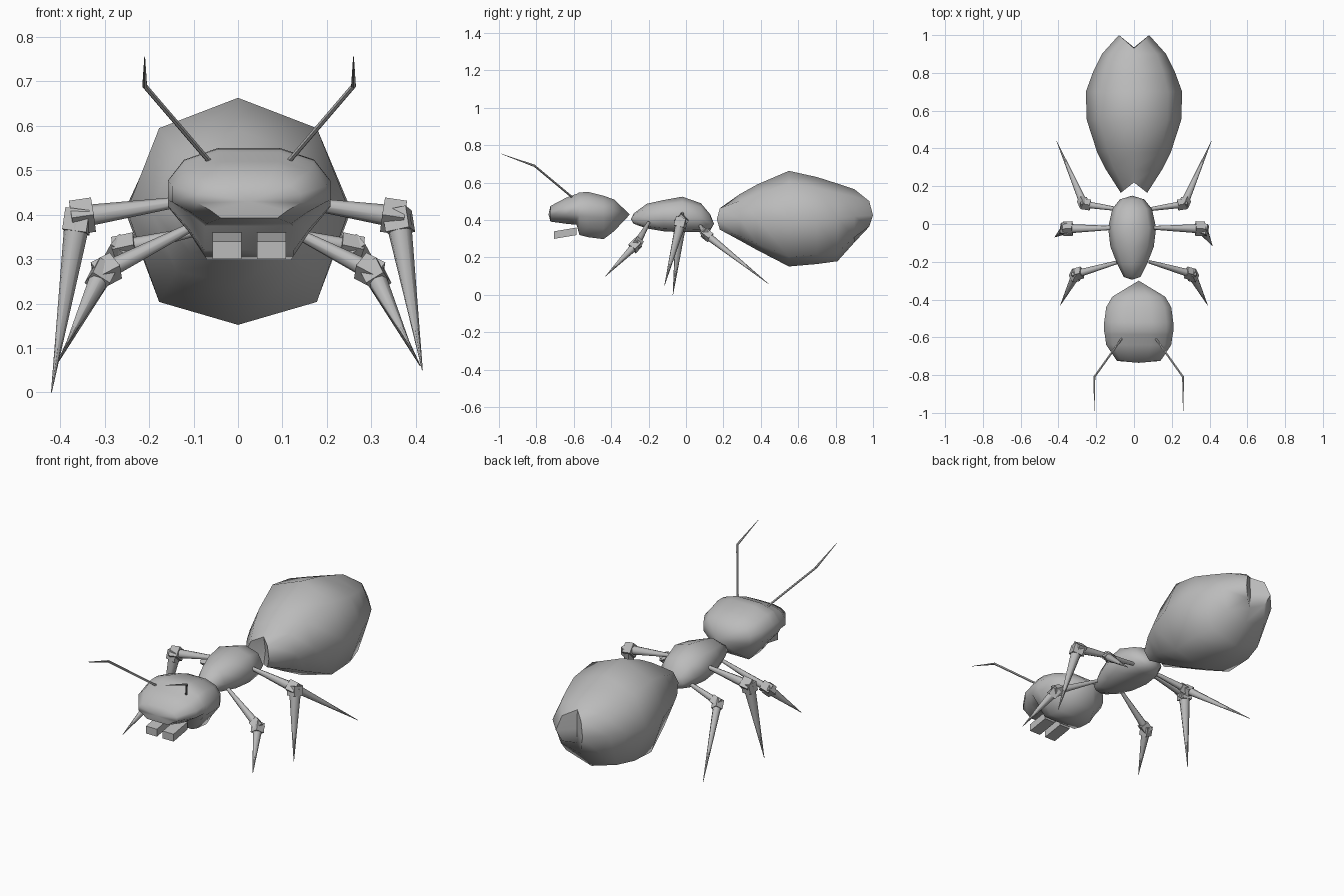
import bpy
import bmesh
import math
from mathutils import Vector

cube = bpy.data.objects.get("Cube")
if cube:
    bpy.data.objects.remove(cube, do_unlink=True)

grey = bpy.data.materials.new("matte grey")
grey.use_nodes = True
COLOUR = (0.5, 0.5, 0.5, 1)
grey.diffuse_color = COLOUR
grey.node_tree.nodes["Principled BSDF"].inputs["Base Color"].default_value = COLOUR


def finish(name, bm, angle=None):
    """Turn a bmesh into a named object, smooth below the given angle."""
    bmesh.ops.recalc_face_normals(bm, faces=bm.faces[:])
    mesh = bpy.data.meshes.new(name)
    bm.to_mesh(mesh)
    bm.free()
    mesh.materials.append(grey)
    obj = bpy.data.objects.new(name, mesh)
    bpy.context.collection.objects.link(obj)
    if angle:
        bpy.ops.object.select_all(action="DESELECT")
        obj.select_set(True)
        bpy.context.view_layer.objects.active = obj
        bpy.ops.object.shade_smooth_by_angle(angle=math.radians(angle))
    return obj


def loft(name, cx, half, rings, first_hub, last_hub, angle=60):
    """Skin rings (y, half width, top, middle, bottom, side shift) along y."""
    outline = half + [(-x, z) for x, z in reversed(half) if x > 0]
    bm = bmesh.new()
    loops = []
    for y, w, top, mid, low, shift in rings:
        loops.append([bm.verts.new((cx + x * w, y + shift * abs(x),
                                    mid + z * ((top - mid) if z > 0 else (mid - low))))
                      for x, z in outline])
    n = len(outline)
    for a, b in zip(loops, loops[1:]):
        for i in range(n):
            j = (i + 1) % n
            bm.faces.new((a[i], a[j], b[j], b[i]))
    for ring, (y, z) in ((loops[0], first_hub), (loops[-1], last_hub)):
        hub = bm.verts.new((cx, y, z))
        for i in range(n):
            bm.faces.new((ring[i], ring[(i + 1) % n], hub))
    return finish(name, bm, angle)


def add_rod(bm, start, end, r1, r2, sides):
    """Add a straight tapered rod between two points."""
    start, end = Vector(start), Vector(end)
    axis = end - start
    turn = axis.to_track_quat("Z", "Y").to_matrix().to_4x4()
    turn.translation = (start + end) / 2
    bmesh.ops.create_cone(bm, cap_ends=True, segments=sides, radius1=r1,
                          radius2=r2, depth=axis.length, matrix=turn)


def rod(name, start, end, r1, r2, sides=8):
    bm = bmesh.new()
    add_rod(bm, start, end, r1, r2, sides)
    return finish(name, bm, 50)


# Abdomen: eight-sided, notched at the waist and between the tail lobes
octagon = [(0, 1), (0.71, 0.73), (1, 0), (0.71, -0.8), (0, -1)]
loft("abdomen", 0, octagon, [
    (0.22, 0.07, 0.485, 0.405, 0.335, -0.055),
    (0.29, 0.15, 0.54, 0.405, 0.29, 0),
    (0.38, 0.195, 0.59, 0.41, 0.24, 0),
    (0.55, 0.25, 0.663, 0.41, 0.152, 0),
    (0.70, 0.255, 0.63, 0.41, 0.165, 0),
    (0.81, 0.215, 0.595, 0.41, 0.18, 0),
    (0.90, 0.17, 0.565, 0.42, 0.28, 0),
    (0.93, 0.08, 0.53, 0.425, 0.35, 0.07),
], (0.235, 0.405), (0.935, 0.43))

# Thorax
loft("thorax", -0.01, octagon, [
    (-0.28, 0.045, 0.435, 0.405, 0.38, 0),
    (-0.21, 0.08, 0.487, 0.41, 0.355, 0),
    (-0.12, 0.115, 0.507, 0.42, 0.34, 0),
    (-0.02, 0.127, 0.525, 0.42, 0.335, 0),
    (0.08, 0.105, 0.49, 0.41, 0.335, 0),
    (0.13, 0.065, 0.43, 0.385, 0.345, 0),
], (-0.295, 0.405), (0.15, 0.38))

# Head: flat crown, with a lower jaw behind the face
HEAD_X = 0.025
crown = [(0.38, 1), (0.8, 0.75), (1, 0.3), (1, -0.2), (0.75, -0.6), (0.55, -1)]
loft("head", HEAD_X, crown, [
    (-0.385, 0.14, 0.51, 0.43, 0.34, 0),
    (-0.44, 0.172, 0.53, 0.44, 0.298, 0),
    (-0.52, 0.183, 0.55, 0.445, 0.308, 0),
    (-0.57, 0.183, 0.548, 0.445, 0.32, 0),
    (-0.585, 0.18, 0.54, 0.445, 0.375, 0),
    (-0.64, 0.172, 0.52, 0.44, 0.38, 0),
    (-0.725, 0.115, 0.475, 0.435, 0.392, 0),
], (-0.30, 0.43), (-0.735, 0.43))

# Legs: thigh, knee sleeve and pointed shin (hip, knee, foot, knee radius)
legs = {
    "front": ((0.08, -0.2, 0.385), (0.305, -0.265, 0.27), (0.39, -0.43, 0.1), 0.025),
    "middle": ((0.09, -0.02, 0.435), (0.36, -0.025, 0.395), (0.415, -0.115, 0.05), 0.03),
    "rear": ((0.06, 0.075, 0.37), (0.265, 0.105, 0.325), (0.41, 0.44, 0.06), 0.022),
}
for side, sx in (("left", 1), ("right", -1)):
    for pair, points in legs.items():
        hip, knee, foot = (Vector((p[0] * sx, p[1], p[2])) for p in points[:3])
        if pair == "middle" and sx < 0:
            foot = Vector((-0.42, -0.07, 0))
        r = points[3]
        rod(f"{side}_{pair}_thigh", hip, knee, 0.009, r * 0.85)
        rod(f"{side}_{pair}_shin", knee, foot, r, 0.001)
        bm = bmesh.new()
        for other in (hip, foot):
            away = (other - knee).normalized()
            add_rod(bm, knee - away * 0.015, knee + away * 0.035, r * 1.3, r * 1.3, 4)
        finish(f"{side}_{pair}_knee", bm)

    # Antenna: long stalk and fine bent tip
    base = (HEAD_X + 0.085 * sx, -0.6, 0.515)
    elbow = (HEAD_X + 0.235 * sx, -0.81, 0.69)
    tip = (HEAD_X + 0.235 * sx, -0.99, 0.755)
    rod(f"{side}_antenna_stalk", base, elbow, 0.006, 0.006, 6)
    rod(f"{side}_antenna_tip", elbow, tip, 0.006, 0.001, 6)

    # Mandible: a slanted block under the face
    bm = bmesh.new()
    bmesh.ops.create_cube(bm, size=1)
    for v in bm.verts:
        x, y, z = v.co
        v.co = (HEAD_X + sx * 0.05 + x * 0.065, -0.645 + y * 0.12,
                0.33 + z * 0.04 + y * 0.02)
    finish(f"{side}_mandible", bm)
